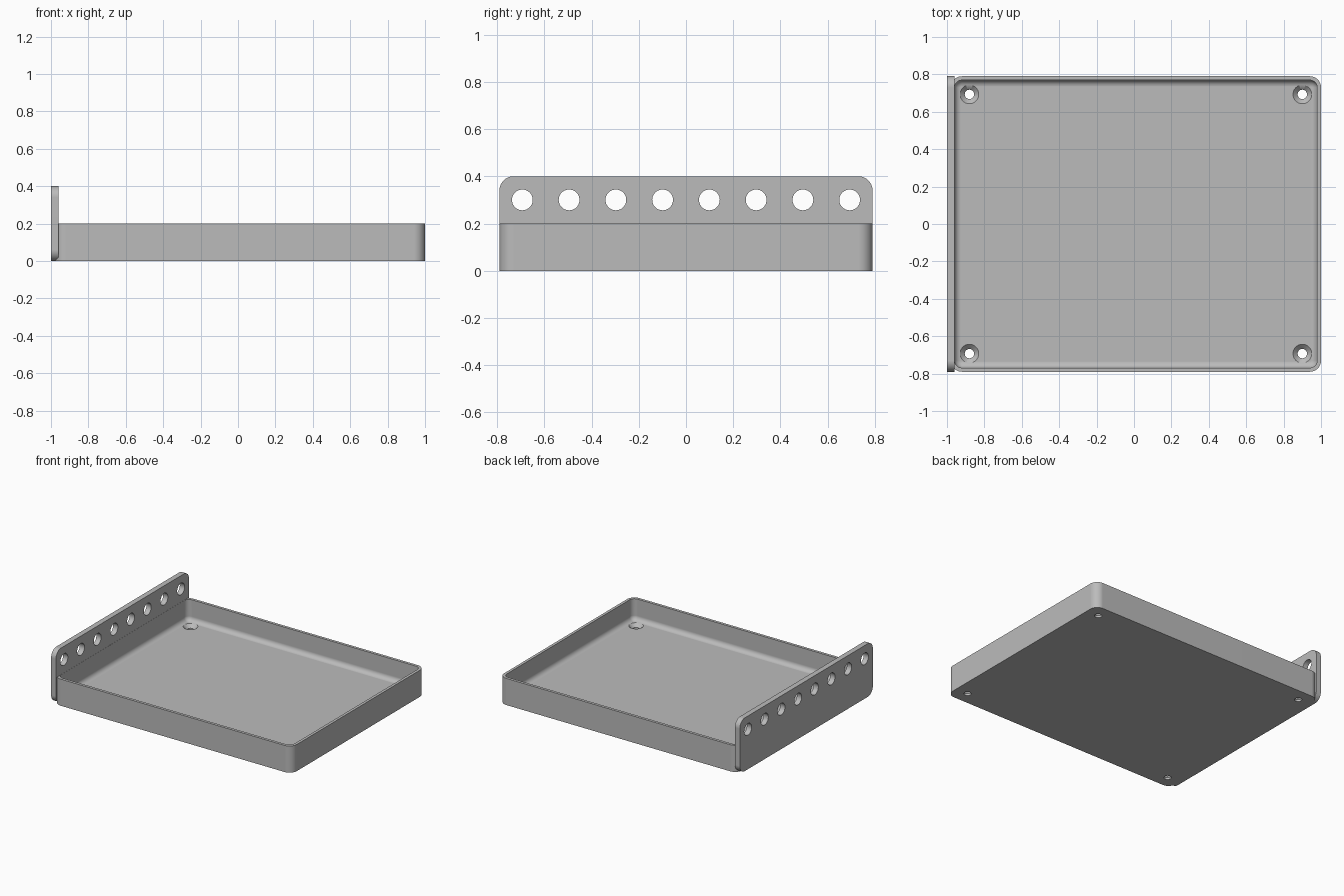
import bpy, bmesh, math
from mathutils import Matrix, Vector

cube = bpy.data.objects.get("Cube")
if cube:
    bpy.data.objects.remove(cube, do_unlink=True)

grey = bpy.data.materials.new("plain grey")
grey.use_nodes = True
colour = (0.5, 0.5, 0.5, 1)
grey.diffuse_color = colour
grey.node_tree.nodes["Principled BSDF"].inputs["Base Color"].default_value = colour

HALF_Y = 0.79
RADIUS = 0.06
WALL = 0.021
FLOOR = 0.04
FILLET = 0.035


def rounded_rect(cx, cy, hx, hy, r, steps=10):
    """Counter-clockwise outline of a rectangle with round corners."""
    pts = []
    for i, (sx, sy) in enumerate([(1, 1), (-1, 1), (-1, -1), (1, -1)]):
        for k in range(steps + 1):
            a = math.pi / 2 * (i + k / steps)
            pts.append((cx + sx * (hx - r) + r * math.cos(a),
                        cy + sy * (hy - r) + r * math.sin(a)))
    return pts


def loft(name, rings):
    """Skin between matching rings of points and cap both ends."""
    bm = bmesh.new()
    loops = [[bm.verts.new(p) for p in ring] for ring in rings]
    n = len(loops[0])
    for a, b in zip(loops, loops[1:]):
        for i in range(n):
            j = (i + 1) % n
            bm.faces.new((a[i], a[j], b[j], b[i]))
    bm.faces.new(loops[0][::-1])
    bm.faces.new(loops[-1])
    bmesh.ops.recalc_face_normals(bm, faces=bm.faces)
    mesh = bpy.data.meshes.new(name)
    bm.to_mesh(mesh)
    bm.free()
    obj = bpy.data.objects.new(name, mesh)
    mesh.materials.append(grey)
    bpy.context.collection.objects.link(obj)
    return obj


def circle(r, z, n=40):
    return [(r * math.cos(2 * math.pi * i / n), r * math.sin(2 * math.pi * i / n), z)
            for i in range(n)]


def activate(obj):
    bpy.ops.object.select_all(action='DESELECT')
    obj.select_set(True)
    bpy.context.view_layer.objects.active = obj


def drill(obj, profile, places):
    """Cut one turned (radius, height) profile at every place."""
    for place in places:
        cutter = loft("drill_cutter", [[place @ Vector(p) for p in circle(r, z)]
                                       for r, z in profile])
        cutter.hide_render = True
        mod = obj.modifiers.new("hole", 'BOOLEAN')
        mod.operation = 'DIFFERENCE'
        mod.solver = 'EXACT'
        mod.object = cutter
        activate(obj)
        bpy.ops.object.modifier_apply(modifier=mod.name)
        bpy.data.objects.remove(cutter, do_unlink=True)


def finish(obj):
    activate(obj)
    bpy.ops.object.shade_smooth_by_angle(angle=math.radians(30))
    mod = obj.modifiers.new("flat_panels", 'WEIGHTED_NORMAL')
    mod.keep_sharp = True


# Tray: outer wall, rim, inner wall and a coved floor
def tray_ring(inset, z):
    r = RADIUS - inset
    return [(x, y, z) for x, y in
            rounded_rect(0.01, 0, 0.99 - inset, HALF_Y - inset, r)]


profile = [(0, 0), (0, 0.2), (WALL, 0.2)]
for k in range(9):
    a = math.pi / 2 * k / 8
    profile.append((WALL + FILLET * (1 - math.cos(a)),
                    FLOOR + FILLET * (1 - math.sin(a))))
tray = loft("tray", [tray_ring(*p) for p in profile])

# Countersunk screw holes in the four corners
drill(tray, [(0.025, -0.1), (0.025, FLOOR - 0.025), (0.052, FLOOR + 0.002)],
      [Matrix.Translation((0.01 + sx * 0.89, sy * 0.693, 0))
       for sx in (-1, 1) for sy in (-1, 1)])
finish(tray)

# Upright side plate with a row of round holes
outline = rounded_rect(0, 0.2, HALF_Y, 0.2, RADIUS)
plate = loft("side_plate", [[(x, y, z) for y, z in outline] for x in (-1, -0.96)])
turn = Matrix.Rotation(math.pi / 2, 4, 'Y')
drill(plate, [(0.044, -0.1), (0.044, 0.1)],
      [Matrix.Translation((-0.98, (i - 3.5) * 0.198, 0.3)) @ turn for i in range(8)])
finish(plate)
